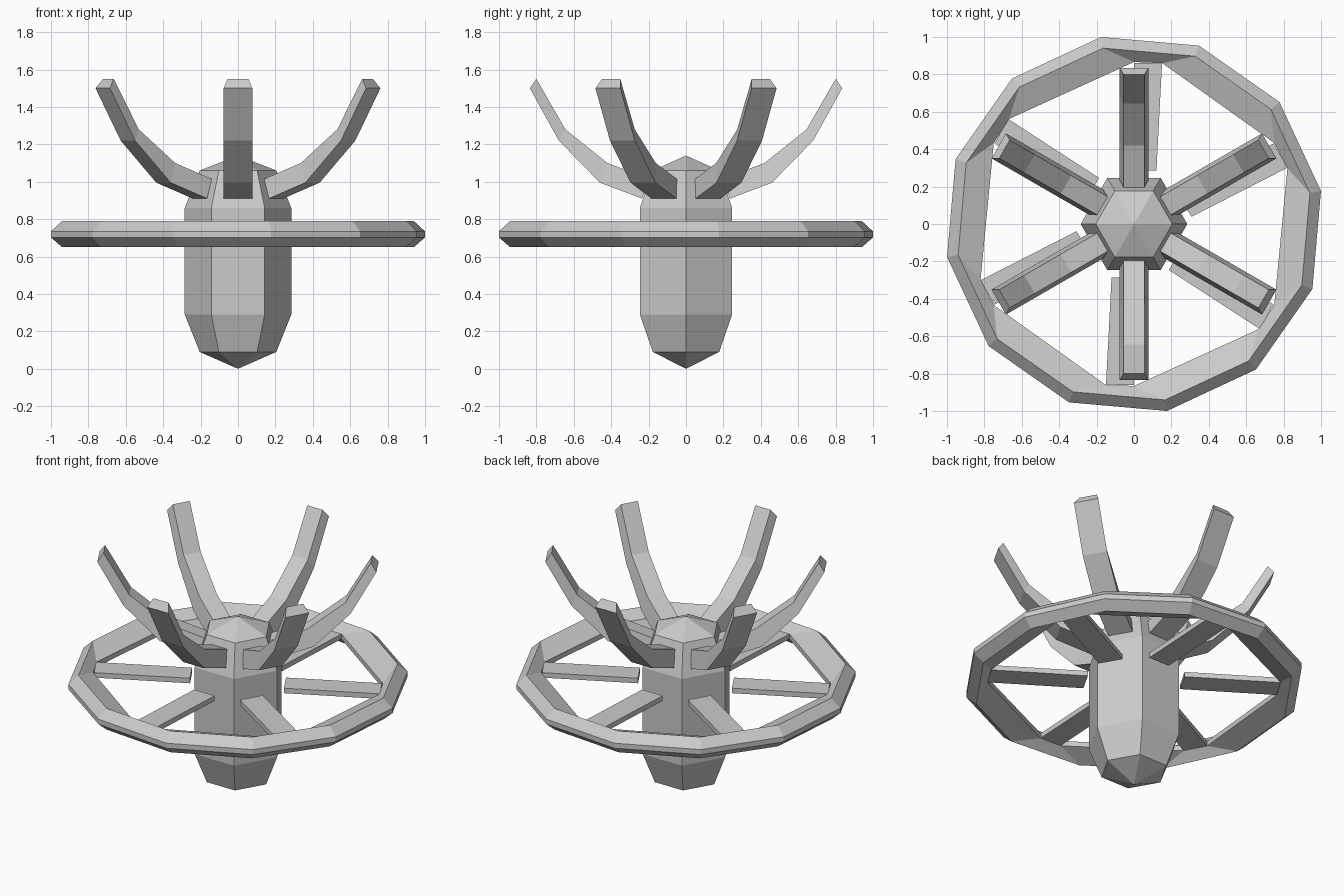
import bpy, bmesh
from math import sin, cos, pi, radians
from mathutils import Matrix, Vector

if "Cube" in bpy.data.objects:
    bpy.data.objects.remove(bpy.data.objects["Cube"])


def finish(bm, name):
    bmesh.ops.recalc_face_normals(bm, faces=bm.faces)
    mesh = bpy.data.meshes.new(name)
    bm.to_mesh(mesh)
    bm.free()
    obj = bpy.data.objects.new(name, mesh)
    bpy.context.collection.objects.link(obj)
    return obj


def polar(r, deg, z):
    return Vector((r * cos(radians(deg)), r * sin(radians(deg)), z))


def skin(name, loops, closed=False, turn=0):
    """Join equal-length point loops with quads; cap the ends unless closed."""
    bm = bmesh.new()
    rot = Matrix.Rotation(radians(turn), 3, 'Z')
    rows = [[bm.verts.new(rot @ Vector(p)) for p in loop] for loop in loops]
    n = len(rows[0])
    for i in range(len(rows) if closed else len(rows) - 1):
        a, b = rows[i], rows[(i + 1) % len(rows)]
        for j in range(n):
            k = (j + 1) % n
            bm.faces.new((a[j], a[k], b[k], b[j]))
    if not closed:
        bm.faces.new(rows[0])
        bm.faces.new(rows[-1])
    return finish(bm, name)


# Hexagonal body with a pointed top and bottom
bm = bmesh.new()
rings = [[bm.verts.new(polar(r, 60 * i, z)) for i in range(6)]
         for r, z in [(0.205, 0.09), (0.285, 0.29), (0.285, 0.86), (0.205, 1.06)]]
tips = [bm.verts.new((0, 0, 0)), bm.verts.new((0, 0, 1.14))]
for i in range(6):
    j = (i + 1) % 6
    for a, b in zip(rings, rings[1:]):
        bm.faces.new((a[i], a[j], b[j], b[i]))
    bm.faces.new((rings[0][j], rings[0][i], tips[0]))
    bm.faces.new((rings[-1][i], rings[-1][j], tips[1]))
finish(bm, "body")

# Twelve-sided ring, its inner edge narrowed toward the spokes
LOW, HIGH = 0.702, 0.735
sections = []
for i in range(12):
    outer = 10 + 30 * i
    inner = outer + (10 if i % 2 == 0 else -10)
    r_in = 0.873 if i % 2 == 0 else 0.866
    sections.append([polar(1.015, outer, LOW), polar(1.015, outer, HIGH),
                     polar(0.955, outer, 0.79), polar(r_in, inner, HIGH),
                     polar(r_in, inner, LOW), polar(0.955, outer, 0.65)])
skin("ring", sections, closed=True)

# Six flat spokes and six upward-curving horns
horn_path = [((0.235, 0.91), (0.195, 1.015)), ((0.46, 0.995), (0.42, 1.10)),
             ((0.68, 1.22), (0.645, 1.28)), ((0.835, 1.50), (0.80, 1.55))]
horn = [[(-0.077, lo[0], lo[1]), (0.077, lo[0], lo[1]),
         (0.056, hi[0], hi[1]), (-0.056, hi[0], hi[1])] for lo, hi in horn_path]
spoke = [[(x0, y, LOW), (x1, y, LOW), (x1, y, HIGH), (x0, y, HIGH)]
         for x0, x1, y in [(-0.03, 0.12, 0.285), (0.0, 0.15, 0.862)]]
for i in range(6):
    skin(f"spoke_{i + 1}", spoke, turn=60 * i)
    skin(f"horn_{i + 1}", horn, turn=60 * i)
